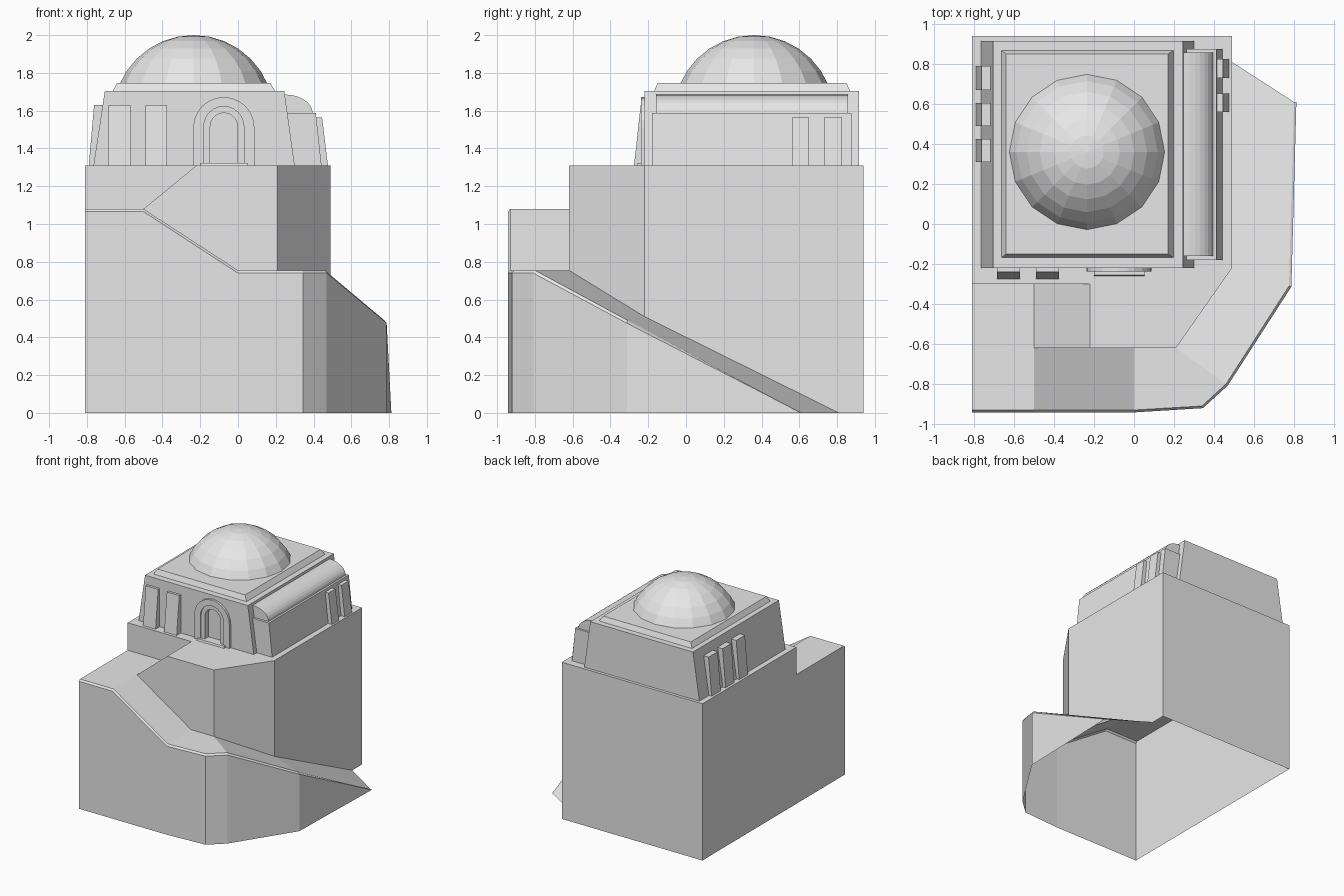
import bpy, bmesh, math

old = bpy.data.objects.get("Cube")
if old:
    bpy.data.objects.remove(old, do_unlink=True)

stone = bpy.data.materials.new("pale grey stone")
stone.use_nodes = True
stone.diffuse_color = (0.8, 0.8, 0.8, 1)
stone.node_tree.nodes["Principled BSDF"].inputs["Base Color"].default_value = (0.8, 0.8, 0.8, 1)


def build(name, faces, up=False):
    """Mesh from faces given as coordinate lists; equal points are shared."""
    bm = bmesh.new()
    known = {}
    for face in faces:
        loop = []
        for p in face:
            key = tuple(round(c, 4) for c in p)
            if key not in known:
                known[key] = bm.verts.new(key)
            if known[key] not in loop:
                loop.append(known[key])
        if len(loop) > 2:
            bm.faces.new(loop)
    bmesh.ops.recalc_face_normals(bm, faces=bm.faces)
    bm.normal_update()
    if up and max(bm.faces, key=lambda f: f.calc_center_median().z).normal.z < 0:
        bmesh.ops.reverse_faces(bm, faces=bm.faces)
    mesh = bpy.data.meshes.new(name)
    bm.to_mesh(mesh)
    bm.free()
    mesh.materials.append(stone)
    ob = bpy.data.objects.new(name, mesh)
    bpy.context.collection.objects.link(ob)
    return ob


def loft(name, a, b):
    """Closed solid between two matching outlines."""
    n = len(a)
    sides = [[a[i], a[(i + 1) % n], b[(i + 1) % n], b[i]] for i in range(n)]
    return build(name, sides + [a, b])


def rect(x0, x1, y0, y1, z):
    return [(x0, y0, z), (x1, y0, z), (x1, y1, z), (x0, y1, z)]


# Terraced base: an open-bottomed shell with a path winding up around it
TOP, LAND, LOW = 1.31, 1.08, 0.755
L, R, B = -0.81, 0.49, 0.94
rim = [(L, -.93, LAND), (-.5, -.93, LAND), (0, -.93, LOW), (.34, -.91, LOW),
       (.46, -.8, LOW), (.775, -.31, .49), (.8, .61, 0)]
out = [(0, -1), (0, -1), (0, -1), (.4, -.9), (.7, -.7), (1, -.3), (1, 0)]
edge = [(x + .012 * u, y + .012 * v, max(0, z - .015)) for (x, y, z), (u, v) in zip(rim, out)]
foot = [(x, y, 0) for x, y, z in edge]

land_back, land_in, land_turn = (L, -.3, LAND), (-.5, -.3, LAND), (-.5, -.62, LAND)
step_in, step_out = (-.22, -.3, TOP), (-.22, -.62, TOP)
in0, in1, in2, in3 = (0, -.62, LOW), (.21, -.62, LOW), (R, -.22, .51), (R, .81, 0)
t1, t2, t3, t4, t5 = (.21, -.62, TOP), (R, -.22, TOP), (R, B, TOP), (L, B, TOP), (L, -.3, TOP)
b3, b4 = (R, B, 0), (L, B, 0)
shell = [
    [rim[0], rim[1], land_turn, land_in, land_back],          # landing
    [land_turn, step_out, step_in, land_in],                  # upper steps
    [rim[1], rim[2], in0, land_turn],                         # lower steps
    [rim[2], rim[3], rim[4], in1, in0],                       # lower terrace
    [rim[4], rim[5], in2, in1], [rim[5], rim[6], in3, in2],   # ramp
    [land_turn, in0, in1, t1, step_out],                      # inner walls
    [in1, in2, t2, t1], [in2, in3, b3, t3, t2],
    [land_back, land_in, step_in, t5],
    [b3, b4, t4, t3],                                         # back
    [foot[0], b4, t4, t5, land_back, rim[0], edge[0]],        # left side
    [step_out, t1, t2, t3, t4, t5, step_in],                  # top
]
for i in range(len(rim) - 1):
    shell.append([rim[i], edge[i], edge[i + 1], rim[i + 1]])
    shell.append([edge[i], foot[i], foot[i + 1], edge[i + 1]])
build("terraced_base", shell, up=True)

# House body with sides leaning inwards, and its roof slab
FRONT, BACK = -0.22, 0.915
body = loft("house_body", rect(-.765, .30, FRONT, BACK, TOP), rect(-.705, .245, FRONT, BACK, 1.705))
loft("roof_slab", rect(-.665, .2, -.17, .87, 1.70), rect(-.64, .17, -.15, .85, 1.747))

# Dome: spherical cap in flat facets
CX, CY, RAD, SEG = -.235, .36, .426, 16
ring = []
for k in range(7):
    a = math.radians(11.25 * k)
    ring.append([(CX + RAD * math.sin(a) * math.cos(math.tau * j / SEG),
                  CY + RAD * math.sin(a) * math.sin(math.tau * j / SEG),
                  2 - RAD + RAD * math.cos(a)) for j in range(SEG)])
dome = [ring[6]]
for k in range(6):
    dome += [[ring[k][j], ring[k + 1][j], ring[k + 1][(j + 1) % SEG], ring[k][(j + 1) % SEG]]
             for j in range(SEG)]
build("dome", dome)

# Side bay with a quarter-round roof
loft("side_bay", rect(.2, .442, -.18, .875, TOP), rect(.2, .412, -.18, .875, 1.588))


def quarter(w, h, y):
    arc = [(.25 + w * math.sin(i * math.pi / 16), y, 1.588 + h * math.cos(i * math.pi / 16))
           for i in range(9)]
    return [(.2, y, 1.588), (.2, y, 1.588 + h)] + arc


loft("bay_roof", quarter(.145, .097, -.16), quarter(.145, .097, .858))

# Pilasters, thicker at the foot
for i, (x0, x1) in enumerate([(-.685, -.57), (-.49, -.375)]):
    loft(f"front_pilaster_{i + 1}", rect(x0, x1, -.275, -.2, TOP), rect(x0, x1, -.24, -.2, 1.63))
for i, (y0, y1) in enumerate([(.31, .425), (.49, .605), (.67, .79)]):
    loft(f"side_pilaster_{i + 1}", rect(-.79, -.7, y0, y1, TOP), rect(-.762, -.69, y0, y1, 1.63))
for i, (y0, y1) in enumerate([(.56, .652), (.73, .825)]):
    loft(f"bay_pilaster_{i + 1}", rect(.4, .476, y0, y1, TOP), rect(.38, .445, y0, y1, 1.565))

# Arched doorway
DX = -.075


def arch(half, z0, apex, y, n=12):
    pts = [(DX + half, y, z0)]
    pts += [(DX + half * math.cos(math.pi * i / n), y, apex - half + half * math.sin(math.pi * i / n))
            for i in range(n + 1)]
    return pts + [(DX - half, y, z0)]


def arch_ring(name, outer, inner, y0, y1):
    a, b = arch(*outer, y0), arch(*outer, y1)
    c, d = arch(*inner, y0), arch(*inner, y1)
    faces = []
    for i in range(len(a) - 1):
        for p, q in ((a, b), (a, c), (c, d), (b, d)):
            faces.append([p[i], p[i + 1], q[i + 1], q[i]])
    for i in (0, -1):
        faces.append([a[i], b[i], d[i], c[i]])
    build(name, faces)


arch_ring("door_surround", (.162, TOP, 1.672), (.106, TOP, 1.622), -.238, FRONT + .01)
arch_ring("door_frame", (.106, TOP, 1.622), (.072, TOP, 1.588), -.228, FRONT + .01)
loft("door_sill", rect(-.2, .052, -.26, -.2, TOP), rect(-.2, .052, -.255, -.2, 1.324))

# Recess cut into the wall behind the frame
cutter = loft("door_cutter", arch(.072, 1.324, 1.588, -.3), arch(.072, 1.324, 1.588, -.18))
cutter.hide_render = True
cut = body.modifiers.new("door_recess", 'BOOLEAN')
cut.operation = 'DIFFERENCE'
cut.object = cutter
bpy.context.view_layer.objects.active = body
bpy.ops.object.modifier_apply(modifier=cut.name)
bpy.data.objects.remove(cutter, do_unlink=True)
